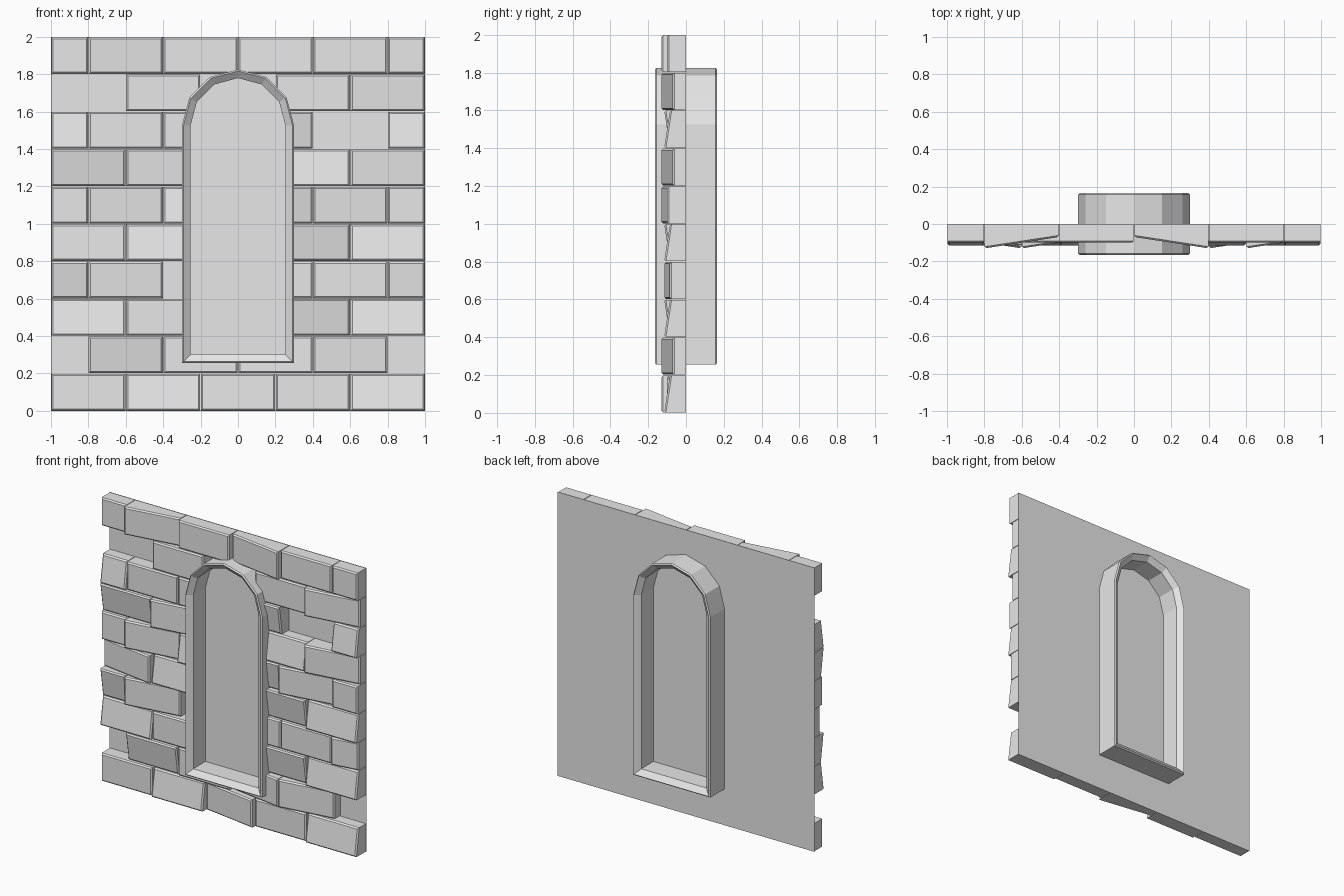
import bpy, bmesh, math

cube = bpy.data.objects.get("Cube")
if cube:
    bpy.data.objects.remove(cube, do_unlink=True)

stone = bpy.data.materials.new("grey stone")
stone.use_nodes = True
stone.diffuse_color = (0.8, 0.8, 0.8, 1)
stone.node_tree.nodes["Principled BSDF"].inputs["Base Color"].default_value = (0.8, 0.8, 0.8, 1)


def make_object(name, bm):
    bmesh.ops.recalc_face_normals(bm, faces=bm.faces)
    mesh = bpy.data.meshes.new(name)
    bm.to_mesh(mesh)
    bm.free()
    mesh.materials.append(stone)
    obj = bpy.data.objects.new(name, mesh)
    bpy.context.collection.objects.link(obj)
    return obj


def arch(inset):
    """Outline (x, z) of the window, moved inwards by inset."""
    r, spring, sill = 0.3 - inset, 1.525, 0.255 + inset
    arc = [(r * math.cos(i * math.pi / 6), spring + r * math.sin(i * math.pi / 6)) for i in range(7)]
    return [(-r, sill), (r, sill)] + arc


def loft(bm, section, closed):
    """Sweep (inset, y) section points along the arch outline."""
    rings = [[bm.verts.new((x, y, z)) for x, z in arch(d)] for d, y in section]
    pairs = list(zip(rings, rings[1:]))
    if closed:
        pairs.append((rings[-1], rings[0]))
    else:
        bm.faces.new(rings[0])
        bm.faces.new(rings[-1])
    for a, b in pairs:
        for i in range(len(a)):
            j = (i + 1) % len(a)
            bm.faces.new((a[i], a[j], b[j], b[i]))


# Backing sheet, also the pane closing the niche
bm = bmesh.new()
bm.faces.new([bm.verts.new(p) for p in ((-1, 0, 0), (1, 0, 0), (1, 0, 2), (-1, 0, 2))])
make_object("wall_back", bm)

# Window frame with chamfered lips on both sides
bm = bmesh.new()
loft(bm, [(0.008, -0.165), (0, -0.157), (0, 0.157), (0.008, 0.165),
          (0.046, 0.135), (0.046, -0.135)], True)
make_object("window_frame", bm)

# Bricks, one letter each from the bottom course up:
# f flat, l left end out, r right end out, t top out, b bottom out, - missing
COURSES = ["fbrfb", "-tfrl-", "bfftb", "tl-ffl", "rbftb",
           "flbtlf", "tl-bl", "bfft-b", "-f-fl", "flfrff"]
TILT = {"f": (0, 0), "l": (-0.03, 0), "r": (0.03, 0), "t": (0, 0.015), "b": (0, -0.015)}
GAP = 0.002


def add_brick(bm, x0, x1, z0, z1, kind):
    tx, tz = TILT[kind]
    tx *= (x1 - x0) / 0.4
    corners = [(-1, -1), (1, -1), (1, 1), (-1, 1)]
    front, back = [], []
    for sx, sz in corners:
        x = x0 + GAP if sx < 0 else x1 - GAP
        z = z0 + GAP if sz < 0 else z1 - GAP
        front.append(bm.verts.new((x, -0.1 - tx * sx - tz * sz, z)))
        back.append(bm.verts.new((x, -0.001, z)))
    bm.faces.new(front)
    bm.faces.new(back[::-1])
    for i in range(4):
        j = (i + 1) % 4
        bm.faces.new((front[j], front[i], back[i], back[j]))


bm = bmesh.new()
for row, kinds in enumerate(COURSES):
    shift = 0.2 * (row % 2)
    for col, kind in enumerate(kinds):
        if kind != "-":
            x = -1 - shift + 0.4 * col
            add_brick(bm, max(x, -1), min(x + 0.4, 1), 0.2 * row, 0.2 * row + 0.2, kind)
bmesh.ops.bevel(bm, geom=[e for e in bm.edges if any(v.co.y < -0.01 for v in e.verts)
                          and all(v.co.y < -0.01 for v in e.verts)],
                offset=0.009, segments=1, affect='EDGES')
bricks = make_object("bricks", bm)

# Cut the bricks away inside the frame
bm = bmesh.new()
loft(bm, [(0.02, -0.3), (0.02, 0.1)], False)
cutter = make_object("niche_cutter", bm)
cutter.hide_render = True
cut = bricks.modifiers.new("niche", 'BOOLEAN')
cut.operation = 'DIFFERENCE'
cut.solver = 'EXACT'
cut.object = cutter
bpy.context.view_layer.objects.active = bricks
bricks.select_set(True)
bpy.ops.object.modifier_apply(modifier=cut.name)
bpy.data.objects.remove(cutter, do_unlink=True)
